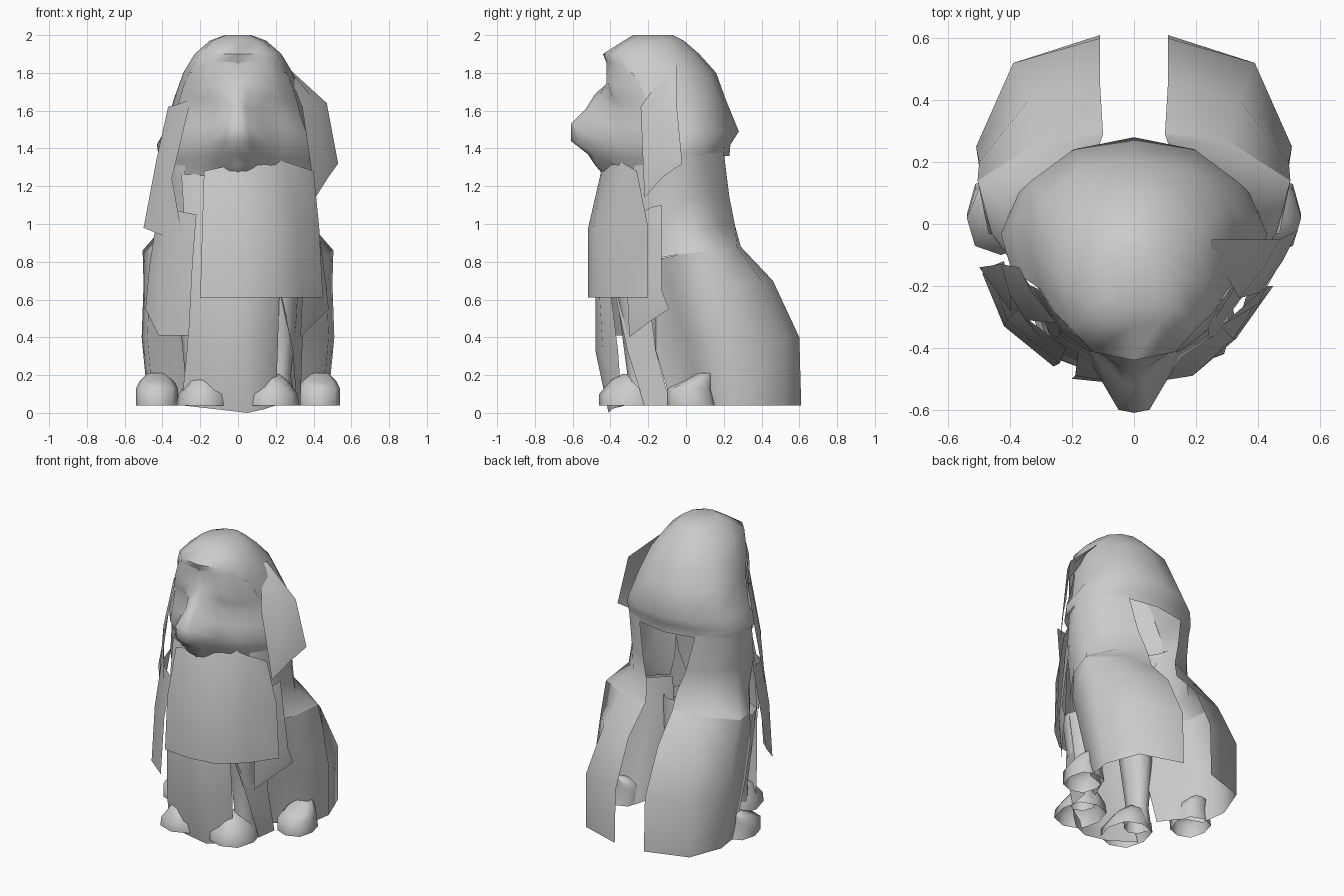
import bpy, bmesh, math

# one stone colour for the whole statue
stone = bpy.data.materials.new("grey stone")
stone.diffuse_color = (0.6, 0.6, 0.6, 1)


def finish(name, bm):
    me = bpy.data.meshes.new(name)
    bm.to_mesh(me)
    bm.free()
    me.materials.append(stone)
    ob = bpy.data.objects.new(name, me)
    bpy.context.collection.objects.link(ob)
    bpy.ops.object.select_all(action='DESELECT')
    ob.select_set(True)
    bpy.context.view_layer.objects.active = ob
    bpy.ops.object.shade_smooth_by_angle(angle=math.radians(70))
    return ob


def mirror(ob):
    ob.modifiers.new("mirror", 'MIRROR')
    if len(ob.modifiers) > 1:
        ob.modifiers.move(len(ob.modifiers) - 1, 0)


def loft(name, rings, n=12, cx=0, power=1.0, front=None, caps=(True, True), drop=None):
    """Stack of ellipses (z, half width, front y, back y); drop removes faces by a rule."""
    bm = bmesh.new()
    loops = []
    for z, w, lo, hi in rings:
        loop = []
        for i in range(n):
            a = 2 * math.pi * i / n
            s, c = math.sin(a), math.cos(a)
            e = front if front and c < 0 else power
            s = math.copysign(abs(s) ** e, s)
            c = math.copysign(abs(c) ** e, c)
            loop.append(bm.verts.new((cx + w * s, (lo + hi) / 2 + c * (hi - lo) / 2, z)))
        loops.append(loop)
    for a, b in zip(loops, loops[1:]):
        for i in range(n):
            j = (i + 1) % n
            bm.faces.new((a[i], a[j], b[j], b[i]))
    for loop, cap in zip((loops[0], loops[-1]), caps):
        if cap:
            bm.faces.new(loop)
    bmesh.ops.recalc_face_normals(bm, faces=bm.faces[:])
    if drop:
        gone = [f for f in bm.faces if drop(f.calc_center_median())]
        bmesh.ops.delete(bm, geom=gone, context='FACES')
    return finish(name, bm)


def sheet(name, rows):
    """Open shell spanning equal-length rows of points, outer side facing out."""
    bm = bmesh.new()
    vs = [[bm.verts.new(p) for p in row] for row in rows]
    for a, b in zip(vs, vs[1:]):
        for i in range(len(a) - 1):
            bm.faces.new((a[i], a[i + 1], b[i + 1], b[i]))
    bmesh.ops.recalc_face_normals(bm, faces=bm.faces[:])
    bm.normal_update()
    out = 0
    for f in bm.faces:
        c = f.calc_center_median()
        out += f.normal.x * c.x + f.normal.y * c.y
    if out < 0:
        bmesh.ops.reverse_faces(bm, faces=bm.faces[:])
    return finish(name, bm)


# hollow mane with an overhanging brow, open where the face sits
loft("mane", [
    (2.00, .07, -.28, -.07), (1.97, .15, -.33, -.01), (1.90, .23, -.44, .07),
    (1.80, .29, -.40, .16), (1.66, .34, -.32, .21), (1.49, .39, -.30, .28),
    (1.42, .43, -.30, .235), (1.36, .42, -.31, .23)], front=.78, caps=(True, False),
    drop=lambda c: c.y < -.2 and c.z < 1.84)

# flanks running down into the haunches and belly, open along the back
mirror(sheet("flank_and_haunch", [
    [(.21, .20, 1.38), (.36, .10, 1.37), (.425, -.03, 1.37), (.37, -.18, 1.35), (.28, -.27, 1.33)],
    [(.16, .23, 1.14), (.30, .15, 1.14), (.40, .00, 1.14), (.37, -.20, 1.12), (.28, -.30, 1.10)],
    [(.11, .26, .99), (.27, .18, .99), (.41, .03, .97), (.39, -.12, .95), (.28, -.28, .93)],
    [(.10, .29, .88), (.30, .27, .88), (.505, .14, .86), (.46, -.03, .84), (.30, -.26, .80)]]))
mirror(sheet("haunch", [
    [(.10, .29, .88), (.30, .27, .88), (.505, .14, .86), (.46, -.03, .84), (.36, -.12, .82), (.28, -.26, .80)],
    [(.11, .46, .70), (.34, .40, .70), (.50, .20, .68), (.47, -.03, .66), (.33, -.08, .65), (.26, -.24, .62)],
    [(.11, .60, .40), (.39, .52, .40), (.51, .25, .40), (.48, .05, .40), (.33, .00, .40), (.25, -.18, .40)],
    [(.11, .61, .04), (.39, .52, .04), (.475, .30, .04), (.45, .12, .04), (.33, .08, .04), (.25, -.08, .06)]]))

# face with sunken eyes, long muzzle and chin, modelled as one half
mirror(sheet("face", [
    [(0, -.42, 1.88), (.07, -.41, 1.88), (.15, -.39, 1.87), (.20, -.34, 1.86), (.24, -.27, 1.84)],
    [(0, -.41, 1.75), (.06, -.42, 1.75), (.15, -.41, 1.74), (.23, -.35, 1.73), (.29, -.24, 1.73)],
    [(0, -.48, 1.69), (.05, -.46, 1.68), (.15, -.39, 1.67), (.24, -.34, 1.66), (.31, -.21, 1.66)],
    [(0, -.53, 1.61), (.04, -.51, 1.61), (.11, -.38, 1.61), (.24, -.34, 1.60), (.33, -.20, 1.58)],
    [(0, -.61, 1.53), (.05, -.60, 1.53), (.13, -.42, 1.53), (.24, -.36, 1.52), (.36, -.19, 1.49)],
    [(0, -.61, 1.44), (.065, -.57, 1.43), (.15, -.43, 1.43), (.26, -.36, 1.42), (.39, -.18, 1.42)],
    [(0, -.52, 1.37), (.08, -.49, 1.37), (.14, -.42, 1.36), (.24, -.34, 1.35), (.39, -.18, 1.36)],
    [(0, -.48, 1.31), (.06, -.47, 1.31), (.11, -.40, 1.32), (.22, -.33, 1.30), (.36, -.19, 1.31)],
    [(0, -.43, 1.25), (.03, -.42, 1.26), (.08, -.37, 1.27), (.20, -.32, 1.24), (.34, -.20, 1.25)]]))

# long hair panels hanging beside the head
sheet("right_hair_panel", [
    [(.25, -.05, 1.84), (.25, -.08, 1.84), (.26, -.10, 1.82)],
    [(.47, -.05, 1.64), (.42, -.14, 1.64), (.34, -.24, 1.62)],
    [(.53, -.02, 1.32), (.48, -.12, 1.25), (.41, -.22, 1.14)]])
sheet("left_hair_panel", [
    [(-.37, -.14, 1.62), (-.33, -.22, 1.63), (-.25, -.32, 1.66)],
    [(-.43, -.13, 1.35), (-.40, -.23, 1.30), (-.35, -.31, 1.24)],
    [(-.50, -.14, .98), (-.40, -.28, .94), (-.29, -.38, .91)]])

# broad beard panel over the chest
sheet("beard_panel", [
    [(-.18, -.41, 1.28), (.00, -.44, 1.32), (.15, -.36, 1.36), (.28, -.33, 1.32), (.40, -.26, 1.28)],
    [(-.19, -.49, .97), (.00, -.52, .97), (.19, -.49, .98), (.32, -.37, .98), (.43, -.20, .98)],
    [(-.20, -.50, .61), (.00, -.52, .61), (.19, -.49, .61), (.33, -.37, .61), (.45, -.20, .61)]])

# shoulder panels, longer on the left
sheet("right_shoulder_panel", [
    [(.41, -.13, 1.10), (.40, -.18, 1.09), (.36, -.24, 1.06)],
    [(.47, -.13, .65), (.42, -.22, .63), (.34, -.31, .61)],
    [(.48, -.09, .55), (.40, -.21, .47), (.33, -.30, .40)]])
sheet("left_shoulder_panel", [
    [(-.42, -.12, 1.10), (-.38, -.28, 1.08), (-.22, -.40, 1.05)],
    [(-.47, -.14, .77), (-.41, -.31, .78), (-.24, -.45, .80)],
    [(-.49, -.16, .55), (-.42, -.33, .41), (-.26, -.46, .41)]])

# long chest curtain reaching the floor between the front legs
sheet("chest_curtain", [
    [(-.30, -.27, 1.26), (-.15, -.35, 1.27), (.00, -.38, 1.27), (.15, -.35, 1.27), (.30, -.27, 1.26)],
    [(-.28, -.34, .95), (-.14, -.44, .95), (.00, -.46, .95), (.14, -.44, .95), (.28, -.32, .95)],
    [(-.25, -.41, .65), (-.12, -.47, .65), (.02, -.48, .65), (.14, -.46, .65), (.22, -.40, .65)],
    [(-.27, -.38, .33), (-.12, -.46, .33), (.03, -.48, .33), (.14, -.44, .33), (.21, -.36, .33)],
    [(-.30, -.32, .04), (-.12, -.40, .02), (.05, -.41, .00), (.14, -.39, .02), (.20, -.34, .04)]])
sheet("right_leg_hair", [
    [(.22, -.38, .65), (.35, -.20, .65)],
    [(.29, -.31, .33), (.34, -.16, .33)],
    [(.31, -.22, .04), (.33, -.08, .04)]])

# front legs, and front and hind paws
for side, word in ((1, "right"), (-1, "left")):
    loft(word + "_front_leg", [(.70, .10, -.38, -.14), (.50, .09, -.35, -.13),
                               (.20, .06, -.31, -.15), (.08, .08, -.32, -.14)],
         n=8, cx=.22 * side, caps=(False, False))
    loft(word + "_front_paw", [(.04, .14, -.46, -.13), (.10, .13, -.46, -.13),
                               (.17, .08, -.40, -.16), (.205, .04, -.34, -.20)],
         n=8, cx=.185 * side, power=.8, caps=(False, True))
    loft(word + "_hind_paw", [(.04, .11, -.10, .16), (.13, .11, -.10, .14),
                              (.17, .09, -.01, .14), (.21, .05, .06, .14)],
         n=8, cx=.43 * side, power=.8, caps=(False, True))
